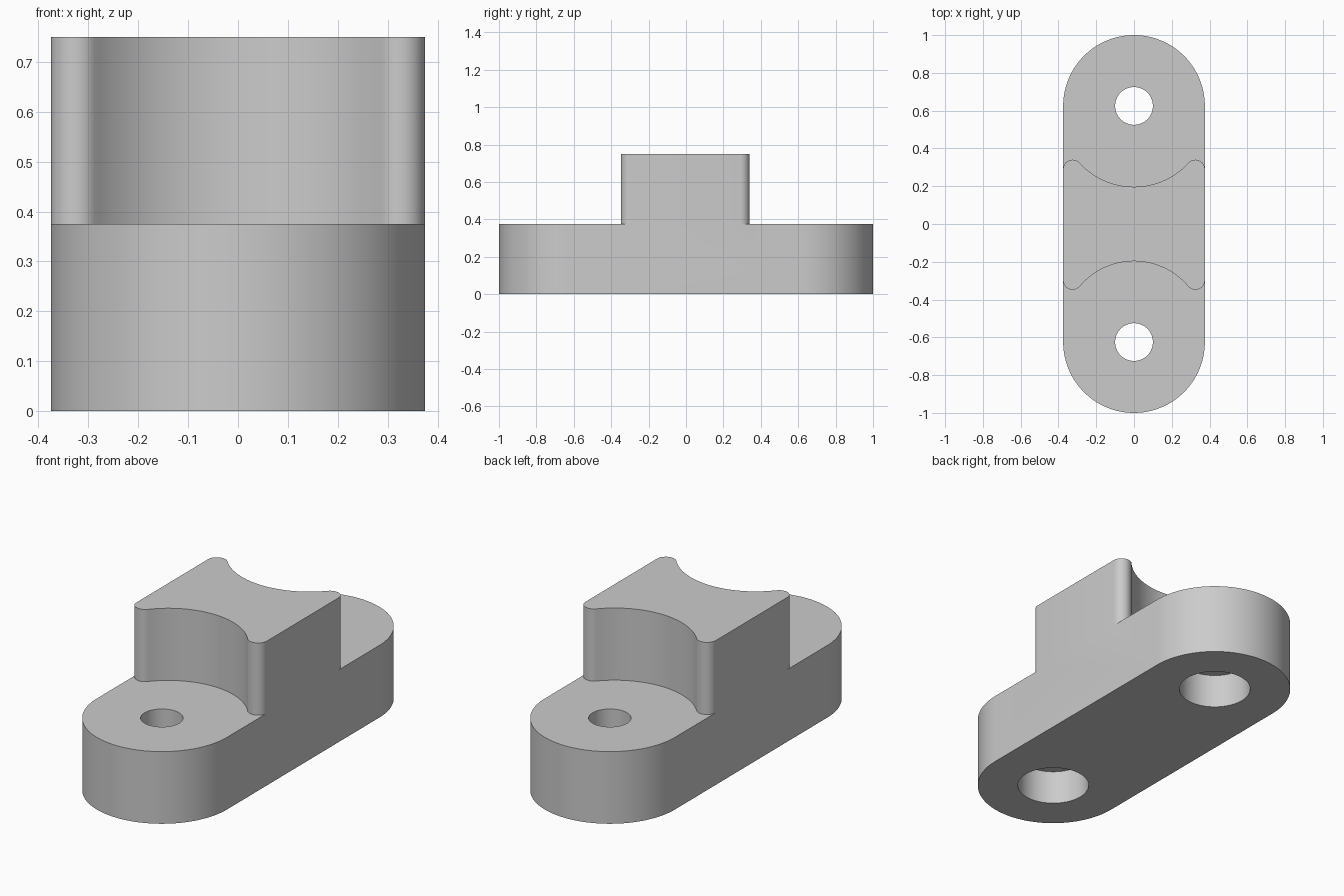
import bpy, bmesh
from math import pi, sin, cos, sqrt, atan2, radians

if "Cube" in bpy.data.objects:
    bpy.data.objects.remove(bpy.data.objects["Cube"])

HALF_W, END_Y, PLATE_H, TOP = 0.375, 0.625, 0.375, 0.75

grey = bpy.data.materials.new("light grey")
grey.use_nodes = True
colour = (0.6, 0.6, 0.6, 1)
grey.diffuse_color = colour
grey.node_tree.nodes["Principled BSDF"].inputs["Base Color"].default_value = colour


def arc(cx, cy, r, a0, a1, n):
    return [(cx + r * cos(a0 + (a1 - a0) * i / n), cy + r * sin(a0 + (a1 - a0) * i / n))
            for i in range(n + 1)]


def prism(name, outline, z0, z1):
    """Extrude a closed xy outline from z0 to z1."""
    bm = bmesh.new()
    face = bm.faces.new([bm.verts.new((x, y, z0)) for x, y in outline])
    grown = bmesh.ops.extrude_face_region(bm, geom=[face])["geom"]
    bmesh.ops.translate(bm, vec=(0, 0, z1 - z0),
                        verts=[g for g in grown if isinstance(g, bmesh.types.BMVert)])
    bmesh.ops.recalc_face_normals(bm, faces=bm.faces)
    mesh = bpy.data.meshes.new(name)
    bm.to_mesh(mesh)
    bm.free()
    mesh.materials.append(grey)
    obj = bpy.data.objects.new(name, mesh)
    bpy.context.collection.objects.link(obj)
    return obj


def saddle_half(dip, hollow_r, tip_r):
    """Front edge of the block, left to right: rounded tip, hollow, rounded tip."""
    hollow_y = -dip - hollow_r
    tip_x = HALF_W - tip_r
    tip_y = hollow_y + sqrt((hollow_r + tip_r) ** 2 - tip_x ** 2)
    a = atan2(tip_y - hollow_y, tip_x)
    left = arc(-tip_x, tip_y, tip_r, pi, 2 * pi - a, 14)
    hollow = arc(0, hollow_y, hollow_r, pi - a, a, 40)
    right = arc(tip_x, tip_y, tip_r, pi + a, 2 * pi, 14)
    return left + hollow[1:-1] + right


# Round-ended base plate
base = prism("mounting_base", arc(0, END_Y, HALF_W, 0, pi, 64)
             + arc(0, -END_Y, HALF_W, pi, 2 * pi, 64), 0, PLATE_H)

# Raised block, hollowed around both holes
front = saddle_half(0.197, 0.375, 0.05)
back = [(-x, -y) for x, y in saddle_half(0.197, 0.39, 0.05)]
helpers = [(prism("raised_block", front + back, PLATE_H, TOP), 'UNION')]

# Through holes with a wider counterbore from below
for side, y in (("front", -END_Y), ("back", END_Y)):
    for part, r, z1 in (("hole", 0.1, 0.5), ("counterbore", 0.176, 0.18)):
        ring = arc(0, y, r, 0, 2 * pi, 64)[:-1]
        helpers.append((prism(f"{side}_{part}_cutter", ring, -0.1, z1), 'DIFFERENCE'))

# Holes are cut before the block is added
for helper, operation in helpers[1:] + helpers[:1]:
    helper.hide_render = True
    mod = base.modifiers.new(helper.name, 'BOOLEAN')
    mod.operation, mod.object, mod.solver = operation, helper, 'EXACT'

# Bake the result and remove the helpers
bpy.context.view_layer.update()
solid = bpy.data.meshes.new_from_object(base.evaluated_get(bpy.context.evaluated_depsgraph_get()))
base.modifiers.clear()
base.data = solid
for helper, _ in helpers:
    bpy.data.objects.remove(helper)

# Merge coplanar faces so the sides run through unbroken
bm = bmesh.new()
bm.from_mesh(solid)
bmesh.ops.remove_doubles(bm, verts=bm.verts, dist=1e-5)
bmesh.ops.dissolve_limit(bm, angle_limit=radians(0.3), verts=bm.verts, edges=bm.edges)
bm.to_mesh(solid)
bm.free()

bpy.ops.object.select_all(action='DESELECT')
base.select_set(True)
bpy.context.view_layer.objects.active = base
bpy.ops.object.shade_smooth_by_angle(angle=radians(30))
